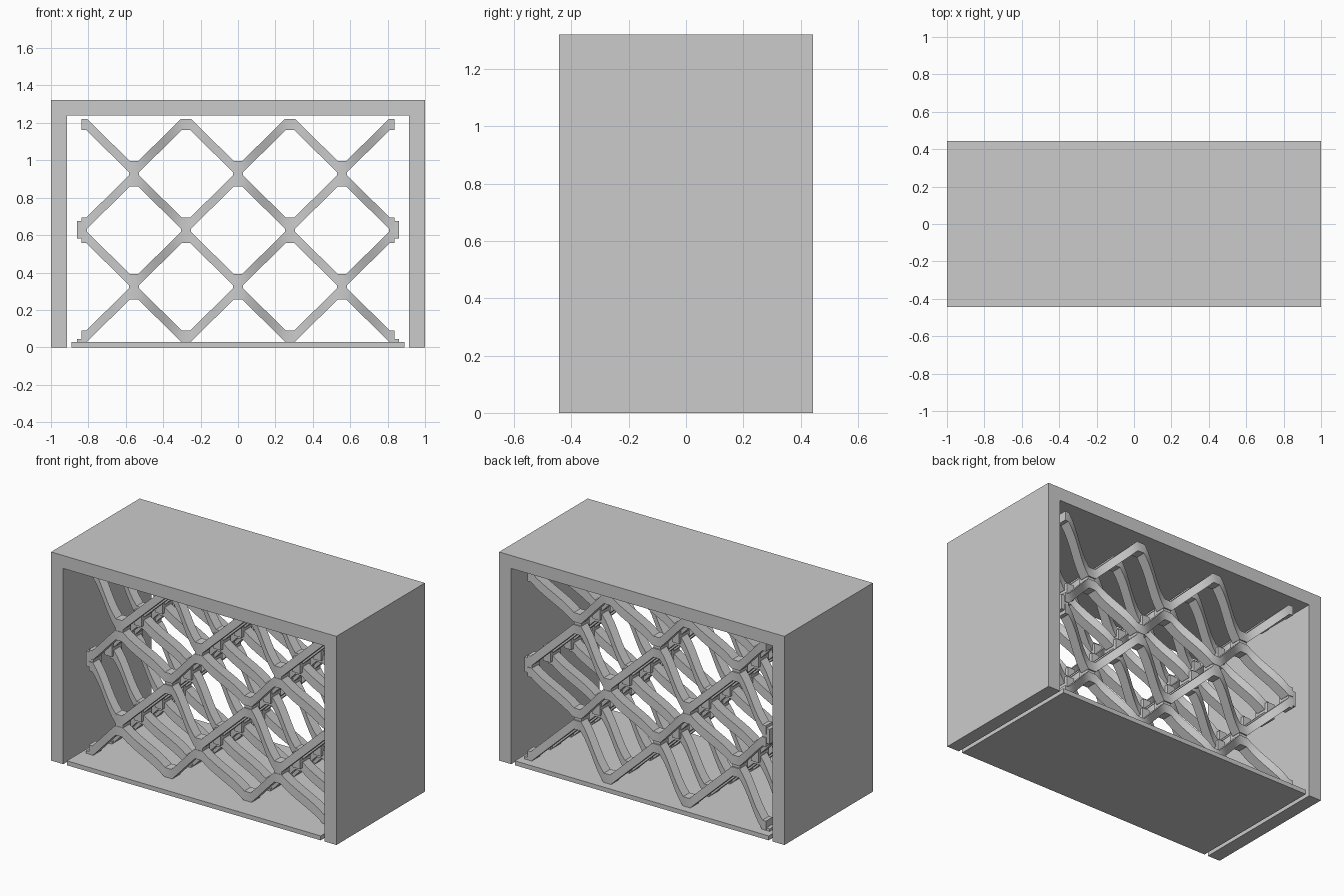
import bpy
import bmesh
import math

cube = bpy.data.objects.get("Cube")
if cube:
    bpy.data.objects.remove(cube, do_unlink=True)

GREY = (0.6, 0.6, 0.6, 1)
grey = bpy.data.materials.new("plain grey")
grey.use_nodes = True
grey.diffuse_color = GREY
grey.node_tree.nodes["Principled BSDF"].inputs["Base Color"].default_value = GREY

DEPTH = 0.443
STEP = 0.278       # spacing of the lattice nodes
PITCH = 0.302      # height of one lattice row
THICK = 0.058      # height of a bar at its flats
OUTER = 0.028      # half width of the flats on the outside of a bend
INNER = 0.022      # half width of the flats on the inside of a bend
BAR = 0.065        # depth of a bar
SWAY = 0.1         # how far the bars wave forward at every second node
CUTS = 8           # pieces of each sloping run
FRONT, BACK = -0.3, 0.395
BARS = [FRONT + i * (BACK - BAR - FRONT) / 3 for i in range(4)]


def sway(x):
    return -SWAY * (1 + math.cos(math.pi * x / STEP)) / 2


def finish(name, bm):
    bmesh.ops.recalc_face_normals(bm, faces=bm.faces[:])
    mesh = bpy.data.meshes.new(name)
    bm.to_mesh(mesh)
    bm.free()
    mesh.materials.append(grey)
    obj = bpy.data.objects.new(name, mesh)
    bpy.context.collection.objects.link(obj)
    return obj


def extrude(name, outline, y0, y1):
    """Extrude an x-z outline from y0 to y1."""
    bm = bmesh.new()
    face = bm.faces.new([bm.verts.new((x, y0, z)) for x, z in outline])
    grown = bmesh.ops.extrude_face_region(bm, geom=[face])["geom"]
    moved = [v for v in grown if isinstance(v, bmesh.types.BMVert)]
    bmesh.ops.translate(bm, verts=moved, vec=(0, y1 - y0, 0))
    return finish(name, bm)


def rect(x0, x1, z0, z1):
    return [(x0, z0), (x1, z0), (x1, z1), (x0, z1)]


def zigzag(low, high, up_first):
    """Upper and lower points of a zigzag bar, with flats at every node."""
    pairs = []
    for i in range(-3, 4):
        peak = (i % 2 == 0) == up_first
        upper = high if peak else low + THICK
        lower = high - THICK if peak else low
        wide_top, wide_bottom = (OUTER, INNER) if peak else (INNER, OUTER)
        for side in (-1, 1):
            if abs(i + side) > 3:
                wide = (0.002, 0.002)
            else:
                wide = (wide_top, wide_bottom)
            pairs.append((i * STEP + side * wide[0], upper, i * STEP + side * wide[1], lower))
    return pairs


def wavy_bar(pairs, y):
    """Sweep a zigzag bar whose runs also wave in depth."""
    sections = [pairs[0]]
    for n, (a, b) in enumerate(zip(pairs, pairs[1:])):
        cuts = CUTS if n % 2 else 1
        for k in range(1, cuts + 1):
            sections.append([p + (q - p) * k / cuts for p, q in zip(a, b)])
    bm = bmesh.new()
    rings = []
    for xt, zt, xb, zb in sections:
        corners = ((xt, 0, zt), (xt, BAR, zt), (xb, BAR, zb), (xb, 0, zb))
        rings.append([bm.verts.new((x, y + dy + sway(x), z)) for x, dy, z in corners])
    for a, b in zip(rings, rings[1:]):
        for k in range(4):
            bm.faces.new((a[k], a[k - 1], b[k - 1], b[k]))
    bm.faces.new(rings[0])
    bm.faces.new(rings[-1])
    return finish("lattice_bar", bm)


# Cabinet shell, open at front and back, and the loose base plate
extrude("cabinet_shell", [(-1, 0), (-1, 1.322), (1, 1.322), (1, 0), (0.915, 0),
                          (0.915, 1.24), (-0.915, 1.24), (-0.915, 0)], -DEPTH, DEPTH)
extrude("base_plate", rect(-0.89, 0.89, 0, 0.028), -DEPTH, DEPTH)

# Four rows of wavy zigzag bars, mirrored row by row
bpy.ops.object.select_all(action="DESELECT")
for row in range(4):
    low = 0.031 + row * PITCH
    for y in BARS:
        bar = wavy_bar(zigzag(low, low + 0.284, row % 2 == 0), y)
        bar.select_set(True)
        bpy.context.view_layer.objects.active = bar
bpy.ops.object.shade_smooth_by_angle(angle=math.radians(25))

# Connectors between the rows at the touching nodes, set behind the outer faces
for level in range(4):
    z = 0.024 + level * PITCH
    top = z + (0.047 if level else 0.02)
    for i in range(-3, 4):
        if (i + level) % 2:
            x = i * STEP
            for y in BARS:
                extrude("node_connector", rect(x - 0.026, x + 0.026, max(z - 0.047, 0.02), top),
                        max(y - 0.02, FRONT + 0.005) + sway(x),
                        min(y + BAR + 0.02, BACK - 0.005) + sway(x))
